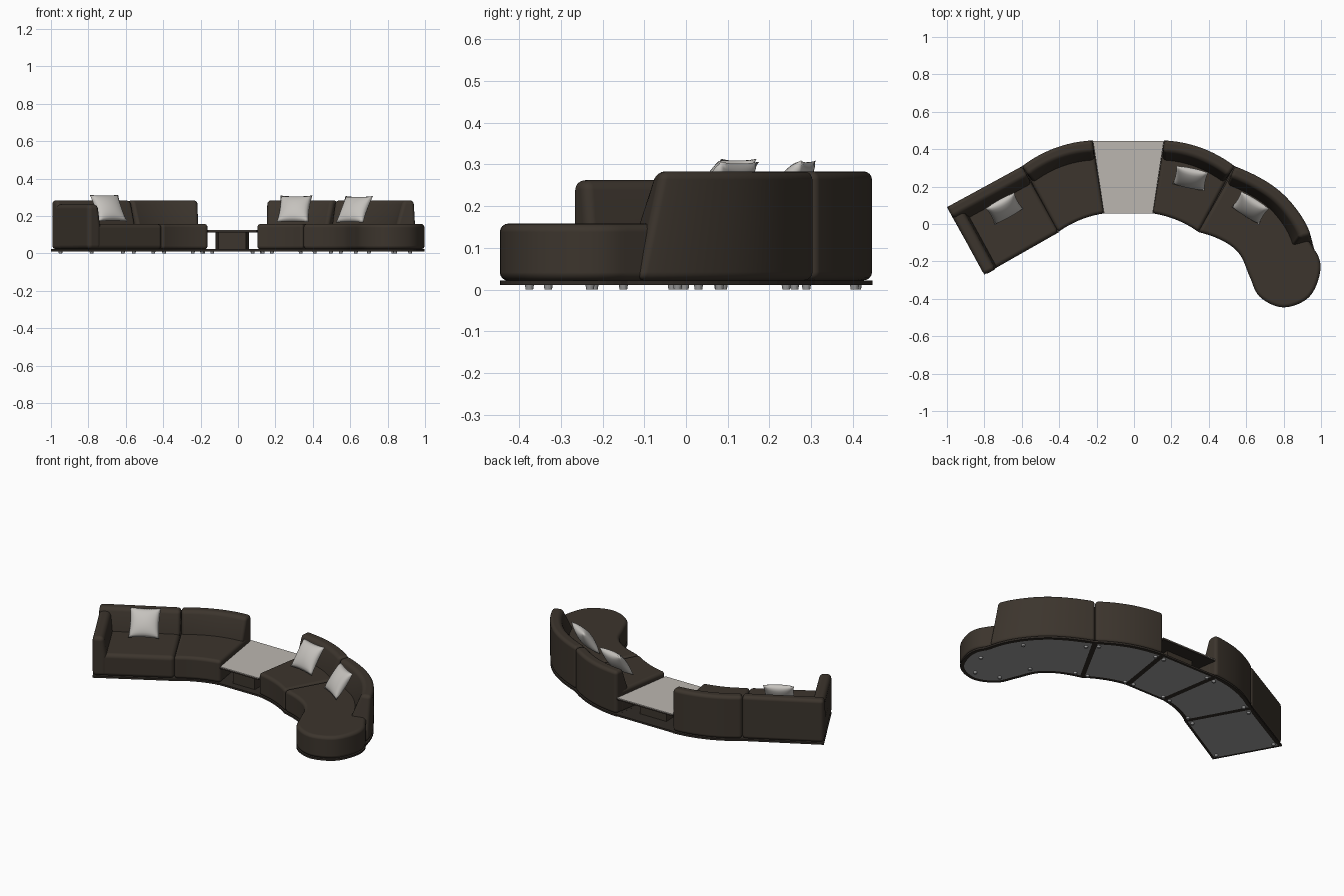
import bpy, bmesh, math
from mathutils import Vector, Matrix

cube = bpy.data.objects.get("Cube")
if cube:
    bpy.data.objects.remove(cube, do_unlink=True)


def material(name, rgb):
    m = bpy.data.materials.new(name)
    m.use_nodes = True
    color = (*rgb, 1)
    m.diffuse_color = color
    bsdf = next(n for n in m.node_tree.nodes if n.type == 'BSDF_PRINCIPLED')
    bsdf.inputs["Base Color"].default_value = color
    bsdf.inputs["Roughness"].default_value = 0.8
    return m


LEATHER = material("dark brown upholstery", (0.045, 0.035, 0.026))
PLINTH = material("deep brown plinth", (0.03, 0.024, 0.019))
PANEL = material("grey underside", (0.34, 0.34, 0.34))
STONE = material("pale stone", (0.50, 0.47, 0.435))
LINEN = material("light grey linen", (0.56, 0.54, 0.51))
METAL = material("foot grey", (0.34, 0.34, 0.34))


def finish(name, bm, mats, bevel=0.0, segments=4):
    bmesh.ops.recalc_face_normals(bm, faces=bm.faces)
    mesh = bpy.data.meshes.new(name)
    bm.to_mesh(mesh)
    bm.free()
    for m in mats:
        mesh.materials.append(m)
    ob = bpy.data.objects.new(name, mesh)
    bpy.context.collection.objects.link(ob)
    if bevel:
        for p in mesh.polygons:
            p.use_smooth = True
        mod = ob.modifiers.new("rounded edges", 'BEVEL')
        mod.width, mod.segments = bevel, segments
        mod.limit_method, mod.angle_limit = 'ANGLE', math.radians(35)
        mod.harden_normals = True
    return ob


def smooth_path(pts, n=6):
    """Catmull-Rom curve through a few plan points, bending on to its ends."""
    p = [Vector(q) for q in pts]
    p = [3 * (p[0] - p[1]) + p[2]] + p + [3 * (p[-1] - p[-2]) + p[-3]]
    out = []
    for a, b, c, d in zip(p, p[1:], p[2:], p[3:]):
        for i in range(n):
            t = i / n
            out.append(0.5 * (2 * b + (c - a) * t + (2 * a - 5 * b + 4 * c - d) * t**2
                              + (3 * b - a - 3 * c + d) * t**3))
    return out + [p[-2]]


def frames(path):
    """Tangent and inward normal at each path point."""
    for i, p in enumerate(path):
        t = (path[min(i + 1, len(path) - 1)] - path[max(i - 1, 0)]).normalized()
        yield p, t, Vector((t.y, -t.x))


def offset(path, d):
    return [p + n * d for p, t, n in frames(path)]


def prism(name, outline, z0, z1, mats, bevel=0.0, underside=False):
    bm = bmesh.new()
    bottom = bm.faces.new([bm.verts.new((p[0], p[1], z0)) for p in outline])
    top = bmesh.ops.extrude_face_region(bm, geom=[bottom], use_keep_orig=True)["geom"]
    bmesh.ops.translate(bm, vec=(0, 0, z1 - z0),
                        verts=[v for v in top if isinstance(v, bmesh.types.BMVert)])
    bmesh.ops.recalc_face_normals(bm, faces=bm.faces)
    if underside:
        bmesh.ops.inset_region(bm, faces=[bottom], thickness=0.022)
        bottom.material_index = 1
    return finish(name, bm, mats, bevel)


def sweep(name, path, profile, bevel, end_lean=0.0):
    """Upholstered wall: section of (inset, height) points swept along a path."""
    bm = bmesh.new()
    rings = []
    for i, (p, t, n) in enumerate(frames(path)):
        ring = []
        for d, z in profile:
            q = p + n * d - t * end_lean * i / (len(path) - 1) * max(0, z - 0.08)
            ring.append(bm.verts.new((q.x, q.y, z)))
        rings.append(ring)
    k = len(profile)
    for a, b in zip(rings, rings[1:]):
        for j in range(k):
            bm.faces.new((a[j], a[(j + 1) % k], b[(j + 1) % k], b[j]))
    bm.faces.new(rings[0])
    bm.faces.new(rings[-1])
    return finish(name, bm, [LEATHER], bevel)


def foot(x, y):
    bm = bmesh.new()
    bmesh.ops.create_cone(bm, cap_ends=True, segments=16, radius1=0.009, radius2=0.011,
                          depth=0.012, matrix=Matrix.Translation((x, y, 0.006)))
    finish("foot", bm, [METAL])


def pillow(name, x, y, z, yaw, size=0.174, thick=0.034, n=14):
    bm = bmesh.new()
    for side in (1, -1):
        grid = []
        for i in range(n + 1):
            u = 2 * i / n - 1
            row = []
            for j in range(n + 1):
                v = 2 * j / n - 1
                puff = max(0, (1 - u * u) * (1 - v * v)) ** 0.5
                # sides pull in between the pointed corners
                px = u * (1 - 0.07 * (1 - v * v)) * size / 2
                py = v * (1 - 0.07 * (1 - u * u)) * size / 2
                row.append(bm.verts.new((px, py, side * puff * thick)))
            grid.append(row)
        for i in range(n):
            for j in range(n):
                bm.faces.new((grid[i][j], grid[i + 1][j], grid[i + 1][j + 1], grid[i][j + 1]))
    bmesh.ops.remove_doubles(bm, verts=bm.verts, dist=0.0001)
    for f in bm.faces:
        f.smooth = True
    ob = finish(name, bm, [LINEN])
    ob.matrix_world = (Matrix.Translation((x, y, z)) @ Matrix.Rotation(math.radians(yaw), 4, 'Z')
                       @ Matrix.Rotation(math.radians(55), 4, 'X'))


def mirrored(path):
    """Reflect a plan path across the table's centre line."""
    return [Vector((-0.06 - p.x, p.y)) for p in reversed(path)]


FLOOR, DECK = 0.011, 0.022
BACK = [(0, DECK), (0, 0.283), (0.06, 0.283), (0.105, 0.16), (0.105, DECK)]
ARM = [(0, DECK), (0, 0.262), (0.065, 0.262), (0.08, 0.15), (0.08, DECK)]
SEAT_TOP = 0.158


def module(name, back, front, lean=0.0, seat_back=None):
    """Plinth, seat and backrest; the seat tucks in under the backrest."""
    prism(name + "_plinth", back + front, FLOOR, DECK, [PLINTH, PANEL], underside=True)
    prism(name + "_seat", (seat_back or offset(back, 0.035)) + front, DECK - 0.001, SEAT_TOP,
          [LEATHER], 0.024)
    sweep(name + "_backrest", back, BACK, 0.02, lean)


# Straight end section with arm
end_back = [Vector((-1.0, 0.09)).lerp(Vector((-0.598, 0.309)), i / 8) for i in range(9)]
end_front = [Vector((-0.402, -0.044)), Vector((-0.80, -0.27))]
module("end_section", end_back, end_front)
sweep("end_arm", [Vector((-0.80, -0.274)), Vector((-0.9, -0.09)), Vector((-0.998, 0.087))], ARM, 0.024)

# Two curved wedge sections either side of the table
wedge_back = smooth_path([(-0.60, 0.308), (-0.42, 0.407), (-0.22, 0.447)])
wedge_front = smooth_path([(-0.16, 0.057), (-0.29, 0.021), (-0.405, -0.043)])
module("right_wedge", wedge_back, wedge_front)
module("left_wedge", mirrored(wedge_back), mirrored(wedge_front))

# Chaise with round end; its seat runs flush past the end of the backrest
chaise_back = smooth_path([(0.538, 0.309), (0.752, 0.197), (0.888, 0.05), (0.958, -0.115)])
chaise_tip = smooth_path([(0.966, -0.14), (0.996, -0.25), (0.937, -0.39), (0.80, -0.446),
                          (0.673, -0.39), (0.618, -0.28), (0.567, -0.165),
                          (0.48, -0.093), (0.343, -0.043)], 6)
module("chaise", chaise_back, chaise_tip, 0.28, offset(chaise_back, 0.035)[:-5])

# Table: stone top on dark board, pedestal and plinth
table = [(-0.219, 0.443), (0.159, 0.443), (0.10, 0.056), (-0.16, 0.056)]
prism("table_plinth", table, FLOOR, DECK, [PLINTH, PANEL], underside=True)
prism("table_pedestal", [(-0.12, 0.36), (0.06, 0.36), (0.043, 0.10), (-0.103, 0.10)],
      DECK - 0.001, 0.114, [LEATHER])
prism("table_board", table, 0.112, 0.121, [PLINTH])
prism("table_top", table, 0.121, 0.125, [STONE])

# Feet near the corners of each section
ends = [end_back[0], end_back[-1], *end_front]
wedge = [wedge_back[0], wedge_back[-1], wedge_front[0], wedge_front[-1]]
quads = [ends, wedge, [Vector(p) for p in table], mirrored(wedge)]
for quad in quads:
    middle = sum(quad, Vector((0, 0))) / 4
    for corner in quad:
        foot(*corner.lerp(middle, 0.17))
for x, y in [(0.55, 0.24), (0.41, -0.02), (0.83, 0.03), (0.63, -0.15),
             (0.92, -0.23), (0.70, -0.33), (0.84, -0.375)]:
    foot(x, y)

# Loose pillows leaning on the backrests
pillow("right_pillow", -0.693, 0.083, 0.242, 29)
pillow("left_pillow", 0.302, 0.245, 0.238, -12)
pillow("chaise_pillow", 0.622, 0.087, 0.235, -32)
